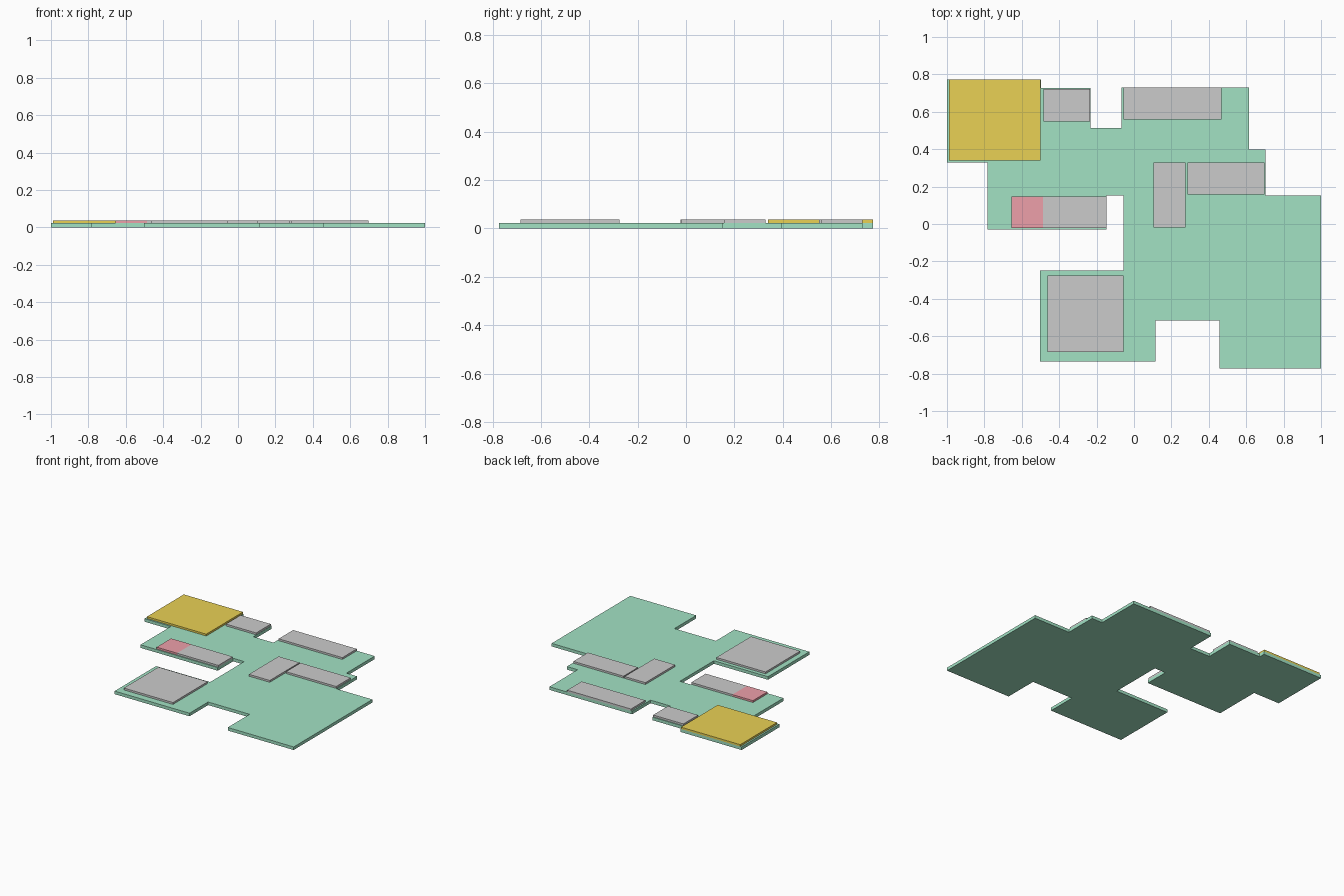
import bpy
import bmesh

if "Cube" in bpy.data.objects:
    bpy.data.objects.remove(bpy.data.objects["Cube"])

BASE_TOP = 0.023
BLOCK_TOP = 0.037


def material(name, rgb):
    m = bpy.data.materials.new(name)
    m.diffuse_color = (*rgb, 1.0)
    m.use_nodes = True
    m.node_tree.nodes["Principled BSDF"].inputs["Base Color"].default_value = m.diffuse_color
    return m


def prism(name, points, z0, z1, mat=None):
    """Extrude a flat outline from z0 up to z1."""
    bm = bmesh.new()
    face = bm.faces.new([bm.verts.new((x, y, z0)) for x, y in points])
    ext = bmesh.ops.extrude_face_region(bm, geom=[face])
    top = [v for v in ext["geom"] if isinstance(v, bmesh.types.BMVert)]
    bmesh.ops.translate(bm, vec=(0, 0, z1 - z0), verts=top)
    bmesh.ops.recalc_face_normals(bm, faces=bm.faces)
    mesh = bpy.data.meshes.new(name)
    bm.to_mesh(mesh)
    bm.free()
    obj = bpy.data.objects.new(name, mesh)
    bpy.context.collection.objects.link(obj)
    if mat:
        mesh.materials.append(mat)
    return obj


def slab(name, x0, x1, y0, y1, mat=None):
    """Rectangular block resting on the base plate."""
    return prism(name, [(x0, y0), (x1, y0), (x1, y1), (x0, y1)],
                 BASE_TOP, BLOCK_TOP, mat)


green = material("green", (0.36, 0.76, 0.55))
yellow = material("yellow", (0.82, 0.64, 0.09))
pink = material("pink", (0.85, 0.35, 0.40))

# Stepped ground plate
outline = [
    (-1.0, 0.773), (-0.497, 0.773), (-0.497, 0.728), (-0.233, 0.728),
    (-0.233, 0.513), (-0.067, 0.513), (-0.067, 0.73), (0.615, 0.73),
    (0.615, 0.397), (0.703, 0.397), (0.703, 0.153), (1.0, 0.153),
    (1.0, -0.773), (0.457, -0.773), (0.457, -0.516), (0.115, -0.516),
    (0.115, -0.735), (-0.502, -0.735), (-0.502, -0.248), (-0.056, -0.248),
    (-0.056, 0.153), (-0.147, 0.153), (-0.147, -0.029), (-0.783, -0.029),
    (-0.783, 0.329), (-1.0, 0.329),
]
prism("ground_plate", outline, 0.0, BASE_TOP, green)

# Coloured blocks
slab("yellow_block", -0.988, -0.5, 0.34, 0.773, yellow)
slab("pink_block_end", -0.655, -0.487, -0.022, 0.148, pink)

# Grey blocks
slab("west_block", -0.487, -0.147, -0.022, 0.148)
slab("north_small_block", -0.484, -0.235, 0.549, 0.722)
slab("north_long_block", -0.057, 0.468, 0.56, 0.73)
slab("corner_block_stem", 0.104, 0.276, -0.02, 0.329)
slab("corner_block_arm", 0.285, 0.698, 0.158, 0.329)
slab("south_square_block", -0.462, -0.057, -0.684, -0.276)
